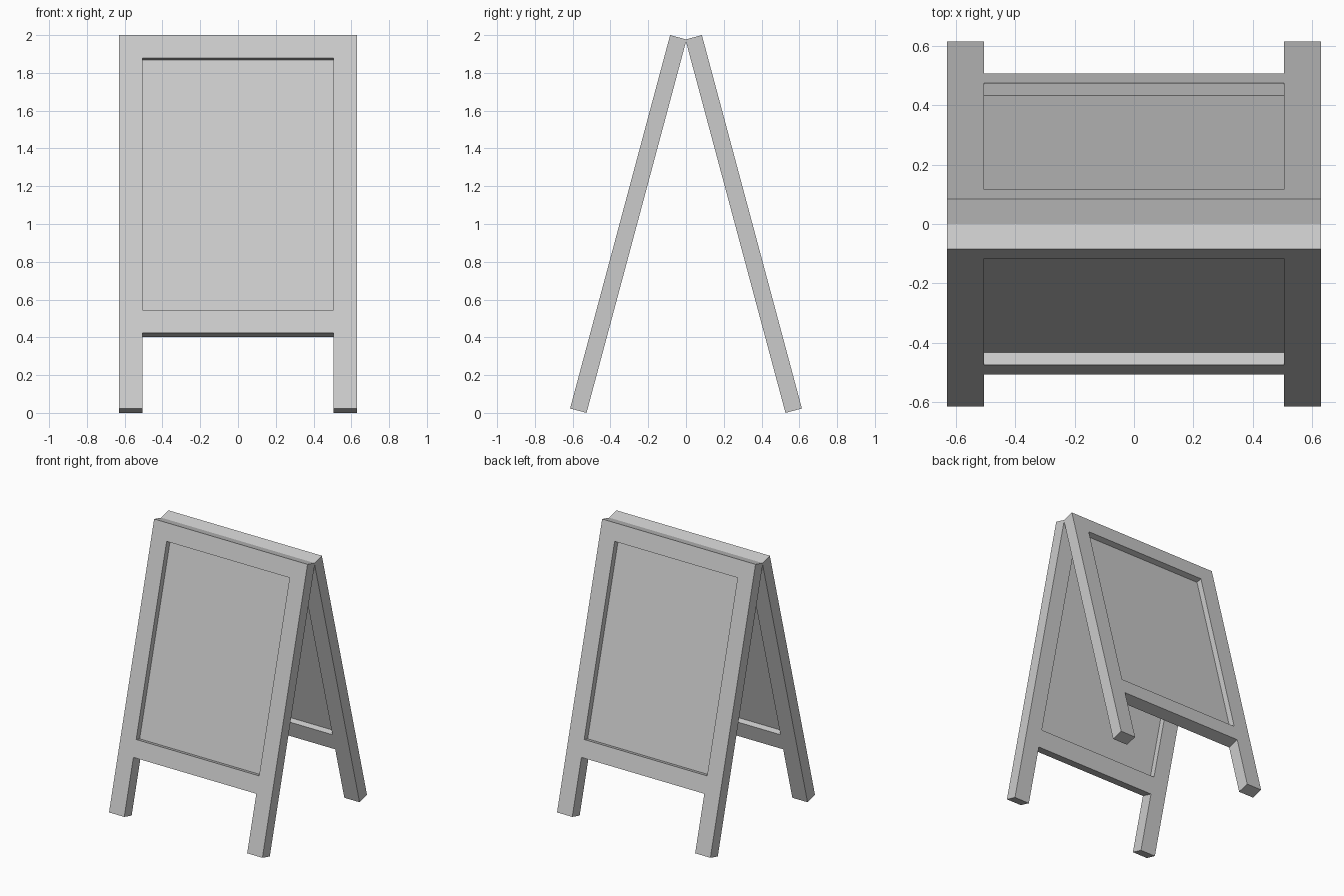
import bpy, bmesh
from math import radians, sin, cos

cube = bpy.data.objects.get("Cube")
if cube:
    bpy.data.objects.remove(cube, do_unlink=True)

TILT = radians(15)
THICK = 0.09                                   # board frame thickness
BAR = 0.125                                    # bar width
HALF = 0.63                                    # half the overall width
INNER = HALF - BAR
LENGTH = (2 - THICK * sin(TILT)) / cos(TILT)   # length along the slope
RAIL = 0.415                                   # lower edge of the bottom rail
LOW, HIGH = RAIL + BAR, LENGTH - BAR           # opening for the panel
TOP_Y = 0.084                                  # outer top edge of each frame

grey = bpy.data.materials.new("plain_grey")
grey.use_nodes = True
grey.diffuse_color = (0.6, 0.6, 0.6, 1)
grey.node_tree.nodes["Principled BSDF"].inputs["Base Color"].default_value = (0.6, 0.6, 0.6, 1)


def plate(name, outlines, thickness):
    """Mesh of flat outlines (later ones are holes) with a thickness."""
    curve = bpy.data.curves.new(name + "_outline", "CURVE")
    curve.dimensions = "2D"
    curve.fill_mode = "BOTH"
    curve.extrude = thickness / 2
    for points in outlines:
        spline = curve.splines.new("POLY")
        spline.points.add(len(points) - 1)
        for point, (x, y) in zip(spline.points, points):
            point.co = (x, y, 0, 1)
        spline.use_cyclic_u = True
    helper = bpy.data.objects.new(name + "_helper", curve)
    bpy.context.collection.objects.link(helper)
    bpy.context.view_layer.update()
    graph = bpy.context.evaluated_depsgraph_get()
    mesh = bpy.data.meshes.new_from_object(helper.evaluated_get(graph))
    bpy.data.objects.remove(helper, do_unlink=True)
    bpy.data.curves.remove(curve)
    bm = bmesh.new()
    bm.from_mesh(mesh)
    bmesh.ops.remove_doubles(bm, verts=bm.verts, dist=0.0001)
    bmesh.ops.recalc_face_normals(bm, faces=bm.faces)
    for face in bm.faces:
        face.smooth = False
    bm.to_mesh(mesh)
    bm.free()
    mesh.name = name
    mesh.materials.clear()
    mesh.materials.append(grey)
    return mesh


# Frame outline with two legs, and the opening for the panel
right_half = [(INNER, RAIL), (INNER, 0), (HALF, 0), (HALF, LENGTH)]
outline = right_half + [(-x, y) for x, y in reversed(right_half)]
opening = [(-INNER, LOW), (-INNER, HIGH), (INNER, HIGH), (INNER, LOW)]
frame = plate("frame", [outline, opening], THICK)

# Thin panel set midway in the frame
panel = plate("panel", [opening], 0.004)

# Two identical leaves leaning together
foot_y = TOP_Y + LENGTH * sin(TILT) - THICK / 2 * cos(TILT)
foot_z = THICK / 2 * sin(TILT)
for side, sign, turn in (("front", -1, 0), ("back", 1, 180)):
    for part, mesh in (("frame", frame), ("panel", panel)):
        obj = bpy.data.objects.new(side + "_" + part, mesh)
        obj.location = (0, sign * foot_y, foot_z)
        obj.rotation_euler = (radians(90) - TILT, 0, radians(turn))
        bpy.context.collection.objects.link(obj)
